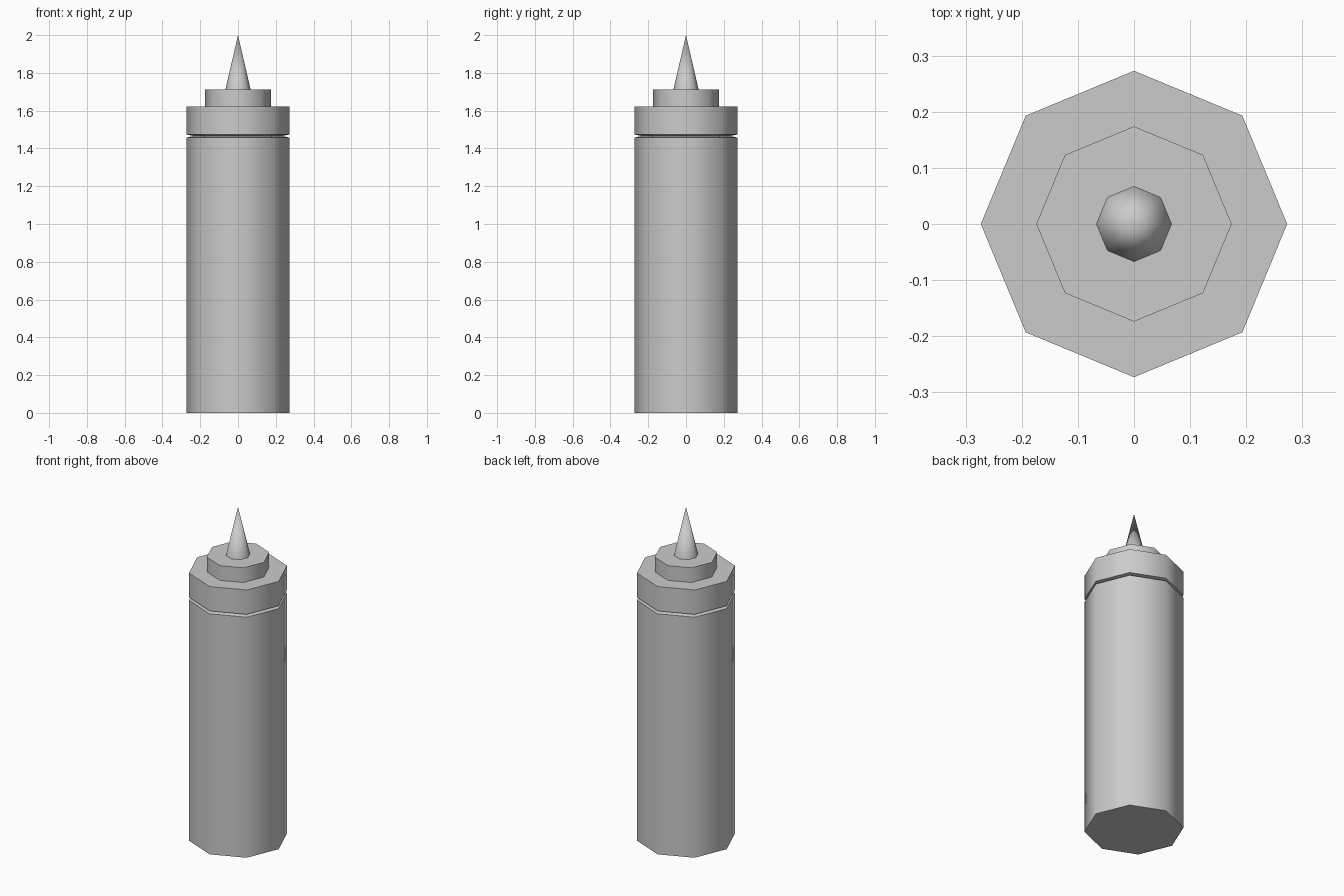
import bpy, bmesh, math

if "Cube" in bpy.data.objects:
    bpy.data.objects.remove(bpy.data.objects["Cube"])

SIDES = 8
grey = bpy.data.materials.new("plain grey")
grey.diffuse_color = (0.6, 0.6, 0.6, 1)
grey.use_nodes = True
grey.node_tree.nodes["Principled BSDF"].inputs["Base Color"].default_value = grey.diffuse_color


def lathe(name, profile):
    """Eight-sided solid from (radius, height) points, bottom to top; radius 0 makes a tip."""
    bm = bmesh.new()
    rings = []
    for r, z in profile:
        n = SIDES if r > 0 else 1
        rings.append([bm.verts.new((r * math.cos(math.tau * i / SIDES),
                                    r * math.sin(math.tau * i / SIDES), z)) for i in range(n)])
    for a, b in zip(rings, rings[1:]):
        for i in range(SIDES):
            j = (i + 1) % SIDES
            bm.faces.new((a[i], a[j], b[0]) if len(b) == 1 else (a[i], a[j], b[j], b[i]))
    bm.faces.new(rings[0][::-1])
    if len(rings[-1]) > 1:
        bm.faces.new(rings[-1])
    mesh = bpy.data.meshes.new(name)
    bm.to_mesh(mesh)
    bm.free()
    mesh.materials.append(grey)
    obj = bpy.data.objects.new(name, mesh)
    bpy.context.collection.objects.link(obj)
    # Round walls shade smoothly, rims stay crisp
    bpy.ops.object.select_all(action='DESELECT')
    obj.select_set(True)
    bpy.context.view_layer.objects.active = obj
    bpy.ops.object.shade_smooth_by_angle(angle=math.radians(50))
    return obj


# Bottle with a narrowing shoulder that forms the groove under the lid
lathe("bottle_body", [(0.273, 0), (0.273, 1.457), (0.236, 1.466)])
# Screw lid, raised collar and pointed spout
lathe("lid", [(0.236, 1.466), (0.273, 1.474), (0.273, 1.622)])
lathe("collar", [(0.174, 1.622), (0.174, 1.711)])
lathe("spout", [(0.067, 1.711), (0, 2.0)])
